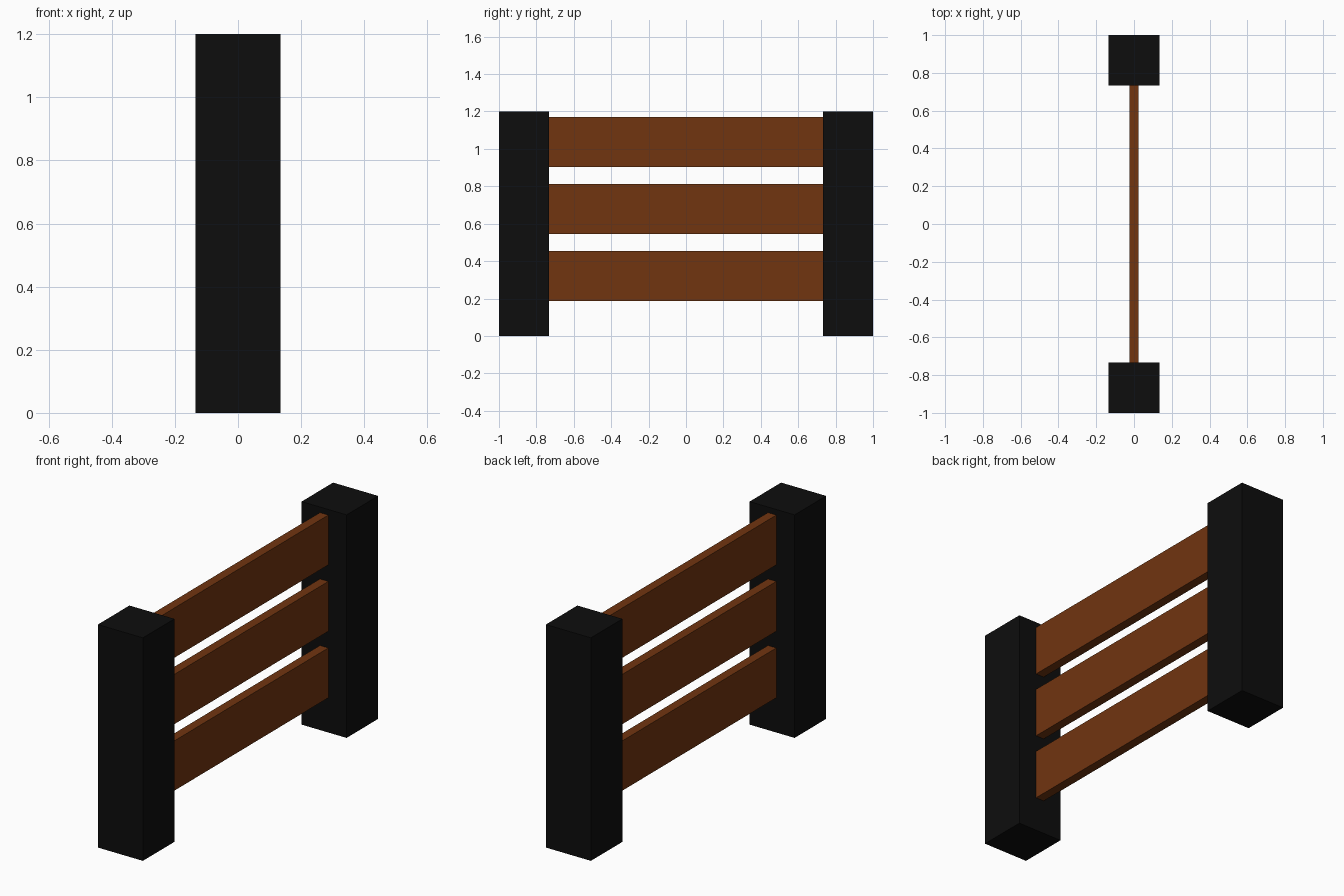
import bpy

cube = bpy.data.objects.get("Cube")
if cube:
    bpy.data.objects.remove(cube, do_unlink=True)


def make_material(name, color):
    mat = bpy.data.materials.new(name)
    mat.use_nodes = True
    mat.diffuse_color = color
    mat.node_tree.nodes["Principled BSDF"].inputs["Base Color"].default_value = color
    return mat


def make_box(name, size, center, mat):
    bpy.ops.mesh.primitive_cube_add(size=1, location=center)
    obj = bpy.context.object
    obj.name = name
    obj.scale = size
    bpy.ops.object.transform_apply(location=False, rotation=False, scale=True)
    obj.data.materials.append(mat)
    return obj


black = make_material("black post", (0.004, 0.004, 0.004, 1))
brown = make_material("brown wood", (0.165, 0.035, 0.005, 1))

POST_WIDTH, POST_HEIGHT = 0.268, 1.2
PLANK_HEIGHT, PLANK_THICKNESS = 0.268, 0.05
post_y = 1 - POST_WIDTH / 2

# Square end posts
for name, side in (("front_post", -1), ("back_post", 1)):
    make_box(name, (POST_WIDTH, POST_WIDTH, POST_HEIGHT),
             (0, side * post_y, POST_HEIGHT / 2), black)

# Horizontal planks spanning between the inner faces of the posts
span = 2 * (1 - POST_WIDTH)
for name, z in (("lower_plank", 0.321), ("middle_plank", 0.679), ("upper_plank", 1.036)):
    make_box(name, (PLANK_THICKNESS, span, PLANK_HEIGHT), (0, 0, z), brown)
